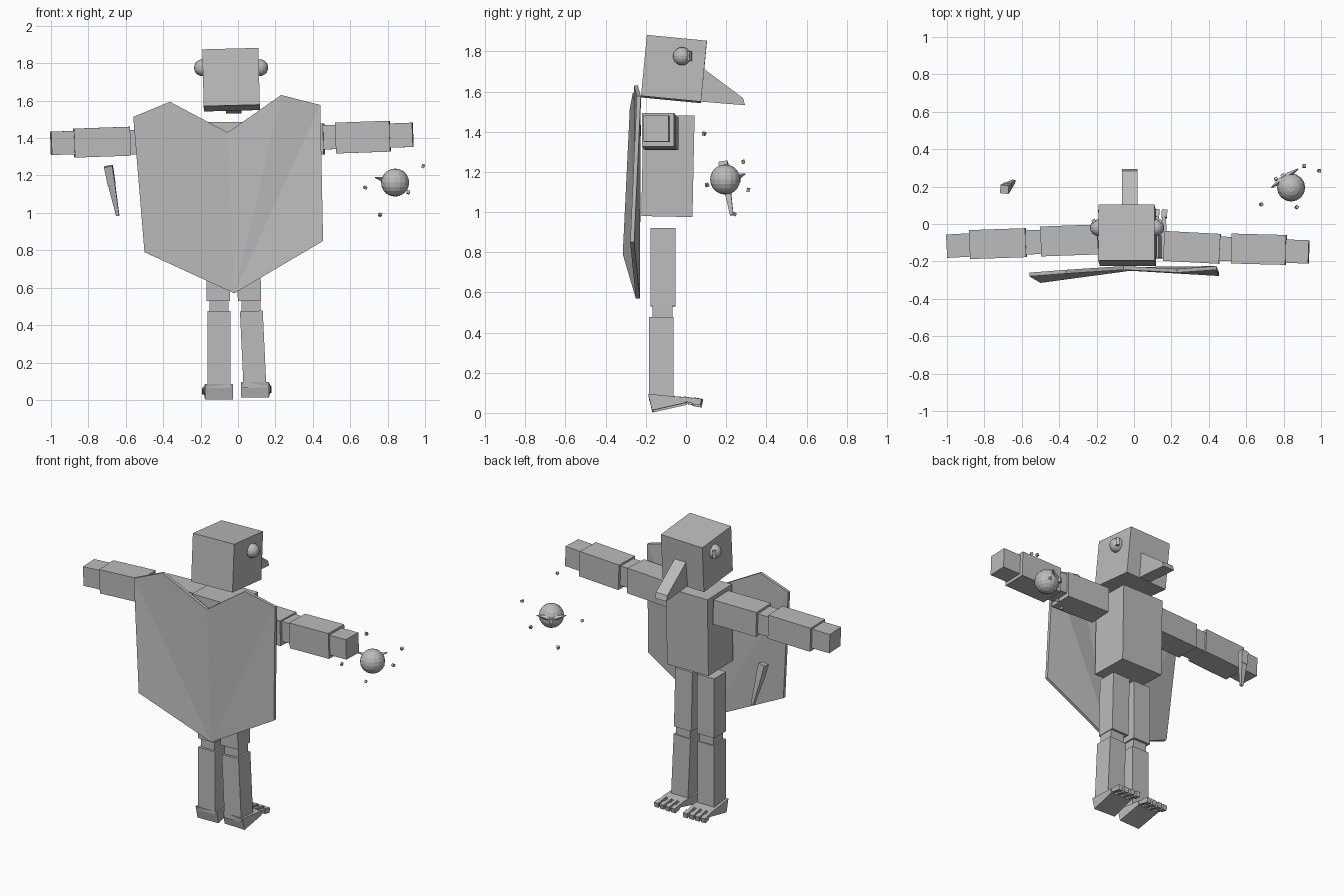
import bpy, bmesh
from math import radians
from mathutils import Vector, Matrix

default_cube = bpy.data.objects.get("Cube")
if default_cube:
    bpy.data.objects.remove(default_cube)

GREY = (0.5, 0.5, 0.5, 1)
grey = bpy.data.materials.new("plain_grey")
grey.use_nodes = True
grey.diffuse_color = GREY
grey.node_tree.nodes["Principled BSDF"].inputs["Base Color"].default_value = GREY


def finish(name, bm, centre=(0, 0, 0), rot=(0, 0, 0)):
    """Turn a bmesh into a placed object with the shared material."""
    bmesh.ops.recalc_face_normals(bm, faces=bm.faces)
    mesh = bpy.data.meshes.new(name)
    bm.to_mesh(mesh)
    bm.free()
    mesh.materials.append(grey)
    obj = bpy.data.objects.new(name, mesh)
    obj.location = centre
    obj.rotation_euler = [radians(a) for a in rot]
    bpy.context.collection.objects.link(obj)
    return obj


def box(name, centre, size, rot=(0, 0, 0)):
    bm = bmesh.new()
    bmesh.ops.create_cube(bm, size=1, matrix=Matrix.Diagonal((*size, 1)))
    return finish(name, bm, centre, rot)


def ball(name, centre, radius):
    bm = bmesh.new()
    bmesh.ops.create_uvsphere(bm, u_segments=16, v_segments=10, radius=radius)
    return finish(name, bm, centre)


def spike(name, start, end, r1, r2, sides=4):
    """Tapered bar running from start to end."""
    start, end = Vector(start), Vector(end)
    axis = end - start
    bm = bmesh.new()
    bmesh.ops.create_cone(bm, cap_ends=True, segments=sides, radius1=r1,
                          radius2=r2, depth=axis.length)
    obj = finish(name, bm, (start + end) / 2)
    obj.rotation_euler = axis.to_track_quat('Z', 'Y').to_euler()
    return obj


def prism(name, profile, width, centre, rot=(0, 0, 0)):
    """Side profile in y and z, extruded along x."""
    bm = bmesh.new()
    face = bm.faces.new([bm.verts.new((-width / 2, y, z)) for y, z in profile])
    ext = bmesh.ops.extrude_face_region(bm, geom=[face])["geom"]
    bmesh.ops.translate(bm, vec=(width, 0, 0),
                        verts=[v for v in ext if isinstance(v, bmesh.types.BMVert)])
    return finish(name, bm, centre, rot)


# Head, beak and eyes
MID = -0.037
box("head", (MID, -0.06, 1.712), (0.3, 0.3, 0.305), (-5.5, -1.5, 0))
prism("beak", [(0.07, 1.72), (0.085, 1.716), (0.284, 1.567), (0.294, 1.532),
               (0.07, 1.55)], 0.083, (-0.022, 0, 0))
for label, side in (("left", 1), ("right", -1)):
    ball(label + "_eye", (MID + side * 0.153, -0.02, 1.776), 0.045)
    box(label + "_pupil", (MID + side * 0.177, 0.014, 1.776),
        (0.02, 0.022, 0.05), (0, 0, -side * 35))

# Torso
box("torso", (-0.035, -0.09, 1.23), (0.3, 0.255, 0.505), (-1.2, 0, 0))

# Arms
box("left_upper_arm", (0.31, -0.125, 1.393), (0.3, 0.16, 0.165), (0, -1, -3))
box("left_elbow", (0.49, -0.133, 1.405), (0.09, 0.13, 0.13), (0, -1, -2))
box("left_forearm", (0.668, -0.135, 1.405), (0.29, 0.16, 0.165), (0, -2, -1.5))
box("left_hand", (0.865, -0.147, 1.415), (0.14, 0.125, 0.13), (0, -2, -2))
box("right_upper_arm", (-0.345, -0.088, 1.382), (0.305, 0.16, 0.16), (0, -1, 2))
box("right_elbow", (-0.54, -0.097, 1.378), (0.1, 0.13, 0.13), (0, -1, 2))
box("right_forearm", (-0.727, -0.105, 1.378), (0.3, 0.155, 0.155), (0, -2, 2))
box("right_hand", (-0.93, -0.115, 1.374), (0.14, 0.125, 0.125), (0, -2, 3))


# Legs, feet and toes
def leg(label, hip_x, knee_x, ankle_x, lean, foot_x, turn, lift):
    box(label + "_thigh", (hip_x, -0.115, 0.725), (0.125, 0.125, 0.39), (0, lean / 2, 0))
    box(label + "_knee", (knee_x, -0.118, 0.5), (0.1, 0.1, 0.1))
    box(label + "_shin", ((knee_x + ankle_x) / 2, -0.122, 0.27),
        (0.122, 0.122, 0.41), (0, lean, 0))
    sole = [(-0.1, 0.085), (-0.08, 0.003), (0.085, 0.04), (0.085, 0.068), (0, 0.075)]
    heel = Vector((foot_x, -0.085, lift))
    prism(label + "_foot", sole, 0.15, heel, (0, 0, turn))
    spin = Matrix.Rotation(radians(turn), 3, 'Z')
    for i in range(4):
        x = -0.066 + i * 0.042
        for part, y, z, size in (("base", 0.1, 0.055, (0.022, 0.05, 0.024)),
                                 ("tip", 0.143, 0.047, (0.03, 0.042, 0.032))):
            box(f"{label}_toe_{part}_{i + 1}", heel + spin @ Vector((x, y, z)),
                size, (-10, 0, turn))


leg("right", -0.105, -0.102, -0.1, 0, -0.105, 2, 0)
leg("left", 0.057, 0.07, 0.092, -2.7, 0.095, -3, 0.01)


# Cape of two folded panels meeting at the back seam
def cape_panel(name, rim):
    bm = bmesh.new()
    verts = [bm.verts.new(p) for p in rim]
    for a, b in zip(verts[1:], verts[2:]):
        bm.faces.new((verts[0], a, b))
    ext = bmesh.ops.extrude_face_region(bm, geom=list(bm.faces), use_keep_orig=True)["geom"]
    bmesh.ops.translate(bm, vec=(0, 0.02, 0),
                        verts=[v for v in ext if isinstance(v, bmesh.types.BMVert)])
    finish(name, bm)


cape_panel("right_cape_panel", [
    (-0.02, -0.25, 0.57), (-0.5, -0.315, 0.79), (-0.56, -0.28, 1.513),
    (-0.364, -0.265, 1.594), (-0.055, -0.245, 1.43)])
cape_panel("left_cape_panel", [
    (-0.02, -0.25, 0.57), (0.455, -0.278, 0.85), (0.44, -0.245, 1.577),
    (0.23, -0.26, 1.63), (-0.055, -0.245, 1.43)])

# Floating dagger beside the right hand
spike("dagger_handle", (-0.693, 0.185, 1.25), (-0.675, 0.2, 1.15), 0.032, 0.028)
spike("dagger_blade", (-0.675, 0.2, 1.15), (-0.643, 0.228, 0.985), 0.026, 0.012)

# Floating orb with side horns, snout and drifting crumbs
orb = Vector((0.84, 0.195, 1.162))
front, across = Vector((-0.57, 0.82, 0)), Vector((0.82, 0.57, 0))
ball("orb", orb, 0.075)
for label, side in (("left", 1), ("right", -1)):
    root = orb + front * 0.062 + across * side * 0.015 + Vector((0, 0, 0.01))
    tip = orb + front * 0.06 + across * side * 0.088 + Vector((0, 0, 0.028))
    spike(label + "_orb_horn", root, tip, 0.018, 0.003)
box("orb_snout", orb + front * 0.075, (0.02, 0.025, 0.03), (0, 0, 35))
for i, spot in enumerate([(0.99, 0.285, 1.25), (0.68, 0.105, 1.135), (0.87, 0.09, 1.39),
                          (0.91, 0.31, 1.11), (0.76, 0.24, 0.99)]):
    box(f"crumb_{i + 1}", spot, (0.016, 0.016, 0.016), (15, 20, 30 * i))
